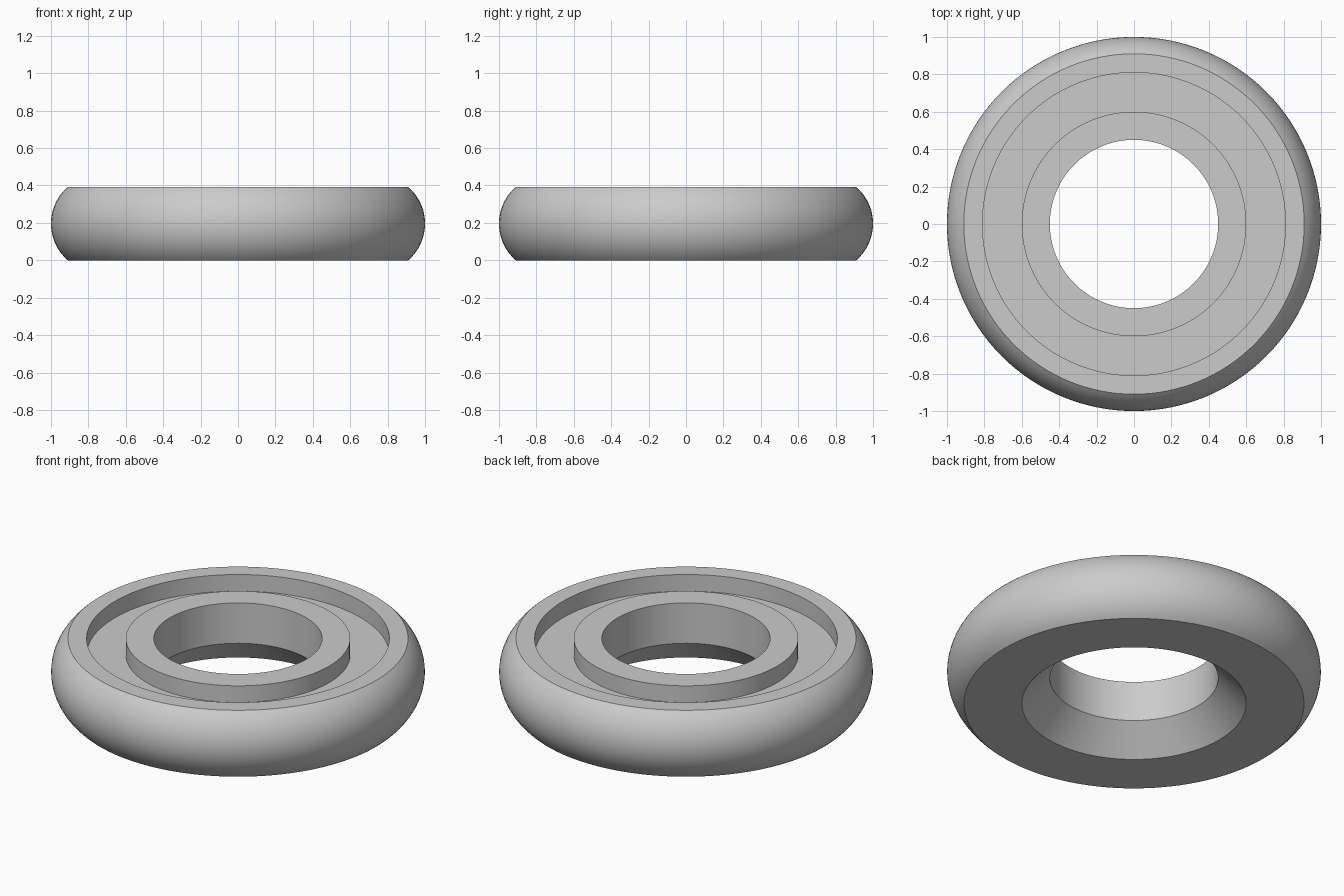
import bpy
import bmesh
import math

cube = bpy.data.objects.get("Cube")
if cube:
    bpy.data.objects.remove(cube, do_unlink=True)

SEGMENTS = 128
HEIGHT = 0.392
RIM_RADIUS = 0.91
GROOVE_FLOOR = 0.294

# Plain grey material
grey = bpy.data.materials.new("plain_grey")
grey.use_nodes = True
colour = (0.6, 0.6, 0.6, 1)
grey.diffuse_color = colour
grey.node_tree.nodes["Principled BSDF"].inputs["Base Color"].default_value = colour

# Rounded outer wall: an arc bulging from the rim radius out to 1
half = HEIGHT / 2
bulge = 1 - RIM_RADIUS
arc_radius = (half**2 + bulge**2) / (2 * bulge)
sweep = math.asin(half / arc_radius)
STEPS = 24
profile = []
for i in range(STEPS + 1):
    a = sweep * (2 * i / STEPS - 1)
    profile.append((1 - arc_radius + arc_radius * math.cos(a),
                    half + arc_radius * math.sin(a)))

# Top groove, raised hub, bore and the flared underside
profile += [
    (0.81, HEIGHT), (0.81, GROOVE_FLOOR),
    (0.6, GROOVE_FLOOR), (0.6, HEIGHT),
    (0.45, HEIGHT), (0.45, 0.154), (0.6, 0),
]

# Revolve the closed profile about the vertical axis
bm = bmesh.new()
verts = [bm.verts.new((r, 0, z)) for r, z in profile]
edges = [bm.edges.new((v, verts[(i + 1) % len(verts)])) for i, v in enumerate(verts)]
bmesh.ops.spin(bm, geom=verts + edges, cent=(0, 0, 0), axis=(0, 0, 1),
               angle=math.tau, steps=SEGMENTS, use_merge=True)
bmesh.ops.remove_doubles(bm, verts=bm.verts, dist=0.0001)
bmesh.ops.recalc_face_normals(bm, faces=bm.faces)
mesh = bpy.data.meshes.new("grooved_ring")
bm.to_mesh(mesh)
bm.free()
mesh.materials.append(grey)

ring = bpy.data.objects.new("grooved_ring", mesh)
bpy.context.collection.objects.link(ring)
bpy.ops.object.select_all(action="DESELECT")
ring.select_set(True)
bpy.context.view_layer.objects.active = ring
bpy.ops.object.shade_smooth_by_angle(angle=math.radians(25))
